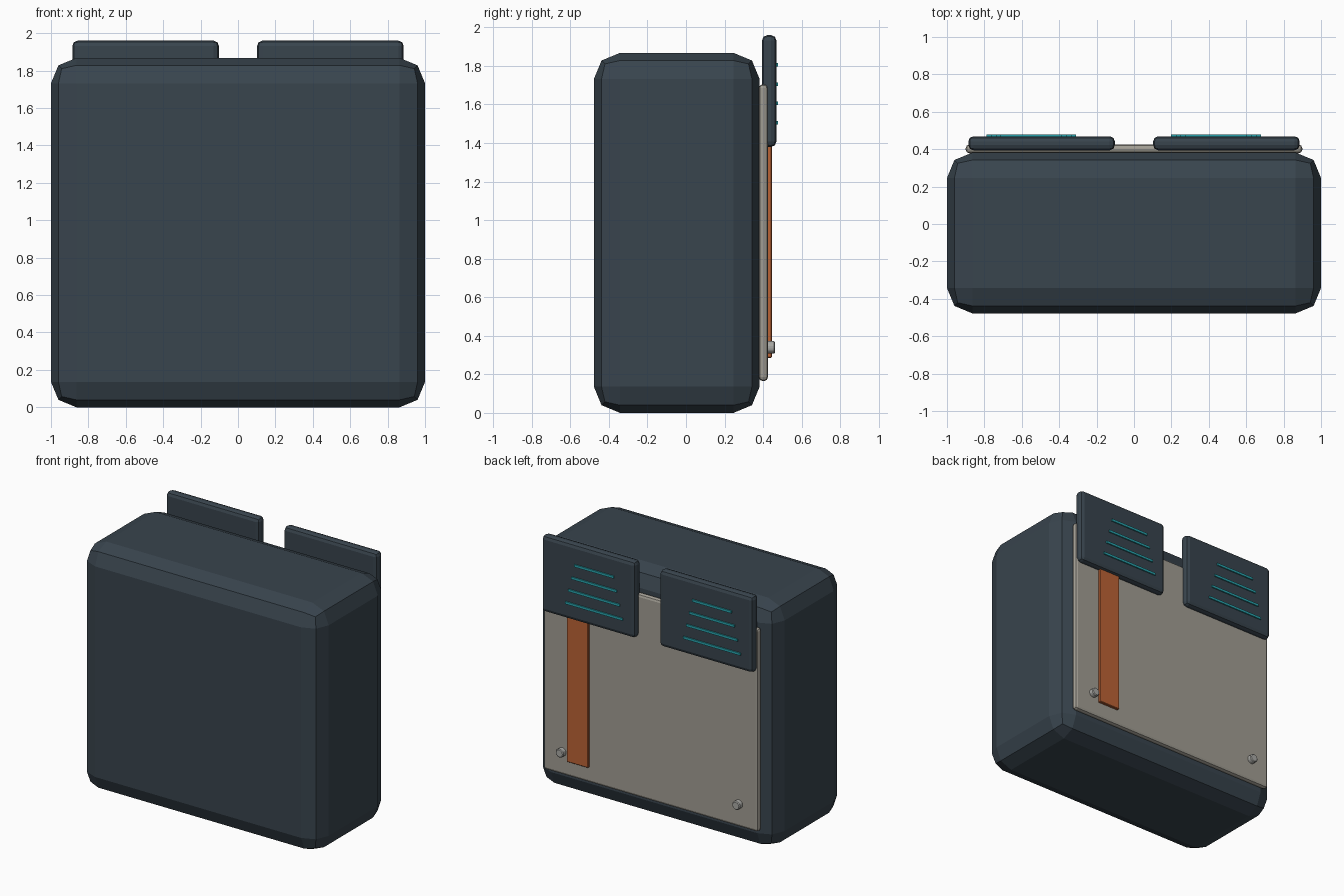
import bpy, bmesh, math
from mathutils import Matrix

if "Cube" in bpy.data.objects:
    bpy.data.objects.remove(bpy.data.objects["Cube"])


def material(name, rgb):
    m = bpy.data.materials.new(name)
    m.diffuse_color = (*rgb, 1.0)
    m.use_nodes = True
    m.node_tree.nodes["Principled BSDF"].inputs["Base Color"].default_value = m.diffuse_color
    return m


SLATE = material("slate", (0.040, 0.058, 0.075))
GREY = material("warm_grey", (0.36, 0.34, 0.295))
ORANGE = material("burnt_orange", (0.50, 0.125, 0.036))
TEAL = material("teal", (0.022, 0.37, 0.42))
STEEL = material("steel", (0.40, 0.40, 0.38))


def finish(name, bm, mat, bevel=0.0, segments=1):
    mesh = bpy.data.meshes.new(name)
    bm.to_mesh(mesh)
    bm.free()
    mesh.materials.append(mat)
    ob = bpy.data.objects.new(name, mesh)
    bpy.context.collection.objects.link(ob)
    if bevel:
        mod = ob.modifiers.new("bevel", 'BEVEL')
        mod.width, mod.segments = bevel, segments
        mod.limit_method = 'ANGLE'
    return ob


def box(name, x, y, z, mat, bevel=0.0, segments=1):
    """Box from (min, max) ranges on each axis."""
    bm = bmesh.new()
    bmesh.ops.create_cube(bm, size=1.0)
    for v in bm.verts:
        for i, (lo, hi) in enumerate((x, y, z)):
            v.co[i] = lo if v.co[i] < 0 else hi
    return finish(name, bm, mat, bevel, segments)


def bolt(name, x, z):
    bm = bmesh.new()
    turn = Matrix.Translation((x, 0.438, z)) @ Matrix.Rotation(math.pi / 2, 4, 'X')
    bmesh.ops.create_cone(bm, cap_ends=True, segments=12, radius1=0.033,
                          radius2=0.033, depth=0.048, matrix=turn)
    return finish(name, bm, STEEL, 0.006, 1)


# Chunky bevelled case
box("case_body", (-1, 1), (-0.478, 0.382), (0, 1.868), SLATE, 0.136, 2)

# Back plate with orange strip
box("back_plate", (-0.9, 0.9), (0.378, 0.425), (0.165, 1.705), GREY, 0.02, 2)
box("accent_strip", (0.51, 0.69), (0.41, 0.445), (0.285, 1.46), ORANGE, 0.004, 1)

# Bolts, flaps and glowing vent lines on each side
for side, label in ((1, "left"), (-1, "right")):
    bolt(f"bolt_{label}", side * 0.74, 0.34)
    cx = side * 0.494
    box(f"flap_{label}", (cx - 0.392, cx + 0.392), (0.394, 0.469),
        (1.38, 1.96), SLATE, 0.028, 2)
    vx = cx - 0.055
    for i in range(4):
        half = (0.33 + 0.05 * i) / 2
        z = 1.806 - 0.1 * i
        box(f"vent_line_{label}_{i + 1}", (vx - half, vx + half),
            (0.4685, 0.478), (z - 0.009, z + 0.009), TEAL)
